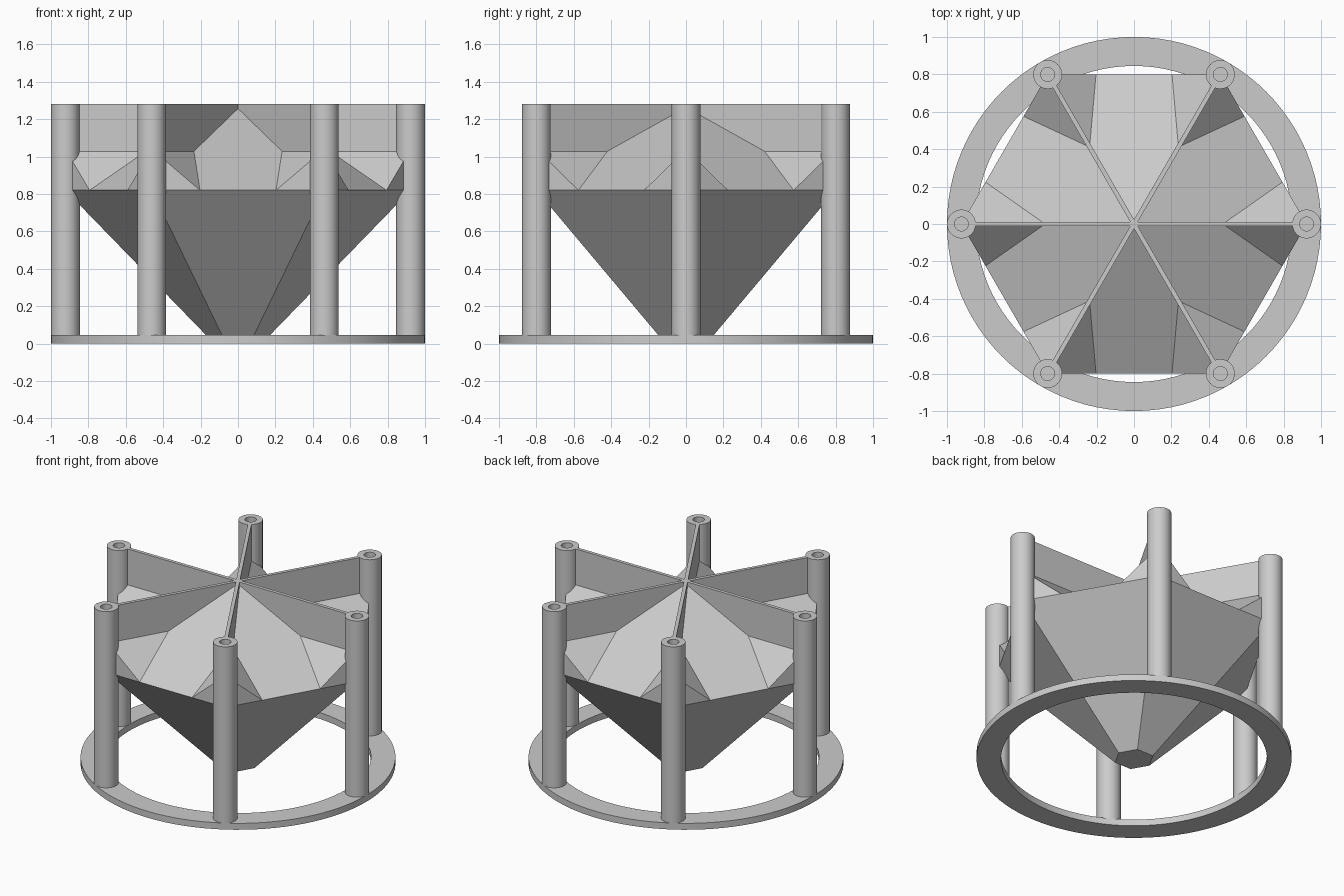
import bpy, bmesh, math
from mathutils import Matrix, Vector

if "Cube" in bpy.data.objects:
    bpy.data.objects.remove(bpy.data.objects["Cube"])

# Single plain colour
grey = bpy.data.materials.new("light grey")
grey.use_nodes = True
colour = (0.6, 0.6, 0.6, 1)
grey.diffuse_color = colour
grey.node_tree.nodes["Principled BSDF"].inputs["Base Color"].default_value = colour

SIDES = 6
POST_RADIUS = 0.077
POST_CENTRE = 1 - POST_RADIUS
HEIGHT = 1.28
RIM_Z = 0.82
RIDGE_Z = 1.04


def finish(name, bm, smooth=False):
    bmesh.ops.remove_doubles(bm, verts=bm.verts, dist=0.0005)
    bmesh.ops.recalc_face_normals(bm, faces=bm.faces)
    mesh = bpy.data.meshes.new(name)
    bm.to_mesh(mesh)
    bm.free()
    obj = bpy.data.objects.new(name, mesh)
    bpy.context.collection.objects.link(obj)
    mesh.materials.append(grey)
    if smooth:
        bpy.ops.object.select_all(action="DESELECT")
        obj.select_set(True)
        bpy.context.view_layer.objects.active = obj
        bpy.ops.object.shade_smooth_by_angle(angle=math.radians(35))
    return obj


def lathe(name, profile, steps, closed):
    bm = bmesh.new()
    verts = [bm.verts.new((r, 0, z)) for r, z in profile]
    edges = [bm.edges.new(pair) for pair in zip(verts, verts[1:])]
    if closed:
        edges.append(bm.edges.new((verts[-1], verts[0])))
    bmesh.ops.spin(bm, geom=verts + edges, cent=(0, 0, 0), axis=(0, 0, 1),
                   angle=math.tau, steps=steps, use_merge=True)
    return finish(name, bm, smooth=True)


# Flat base ring
lathe("base_ring", [(0.845, 0), (1, 0), (1, 0.045), (0.845, 0.045)], 96, True)

# Six posts with a bored top
bore = 0.037
post_profile = [(0, 0.01), (POST_RADIUS, 0.01), (POST_RADIUS, HEIGHT),
                (bore, HEIGHT), (bore, HEIGHT - 0.2), (0, HEIGHT - 0.2)]
for i in range(SIDES):
    a = math.tau * i / SIDES
    post = lathe(f"post_{i + 1}", post_profile, 40, False)
    post.location = (POST_CENTRE * math.cos(a), POST_CENTRE * math.sin(a), 0)

# Faceted body: each sector is a mirrored pair of corner facets around a wide panel
bm = bmesh.new()


def polar(r, a, z):
    return Vector((r * math.cos(a), r * math.sin(a), z))


def face(points):
    bm.faces.new([bm.verts.new(p) for p in points])


half = math.pi / SIDES
floor_radius = 0.127
peak = Vector((0, 0, 1.27))
for i in range(SIDES):
    a, b = 2 * half * i, 2 * half * (i + 1)
    rim_a, rim_b = polar(POST_CENTRE, a, RIM_Z), polar(POST_CENTRE, b, RIM_Z)
    cut_a, cut_b = rim_a.lerp(rim_b, 0.28), rim_a.lerp(rim_b, 0.72)
    ridge_a, ridge_b = polar(0.475, a, RIDGE_Z), polar(0.475, b, RIDGE_Z)
    face([peak, ridge_a, cut_a, cut_b, ridge_b])
    for rim, cut, ridge, angle in ((rim_a, cut_a, ridge_a, a), (rim_b, cut_b, ridge_b, b)):
        tip = polar(POST_CENTRE, angle, RIDGE_Z)
        face([ridge, tip, cut])
        face([tip, rim, cut])
    # Lower funnel wall
    face([rim_a, cut_a, cut_b, rim_b, polar(floor_radius, b, 0), polar(floor_radius, a, 0)])
face([polar(floor_radius, 2 * half * i, 0) for i in range(SIDES)])
finish("faceted_body", bm)

# Thin radial fins from the centre to each post
for i in range(SIDES):
    bm = bmesh.new()
    length = POST_CENTRE - POST_RADIUS + 0.01
    low = RIDGE_Z - 0.02
    bmesh.ops.create_cube(bm, size=1, matrix=Matrix.Rotation(math.tau * i / SIDES, 4, "Z")
                          @ Matrix.Translation((length / 2, 0, (HEIGHT + low) / 2))
                          @ Matrix.Diagonal((length, 0.024, HEIGHT - low, 1)))
    finish(f"fin_{i + 1}", bm)
